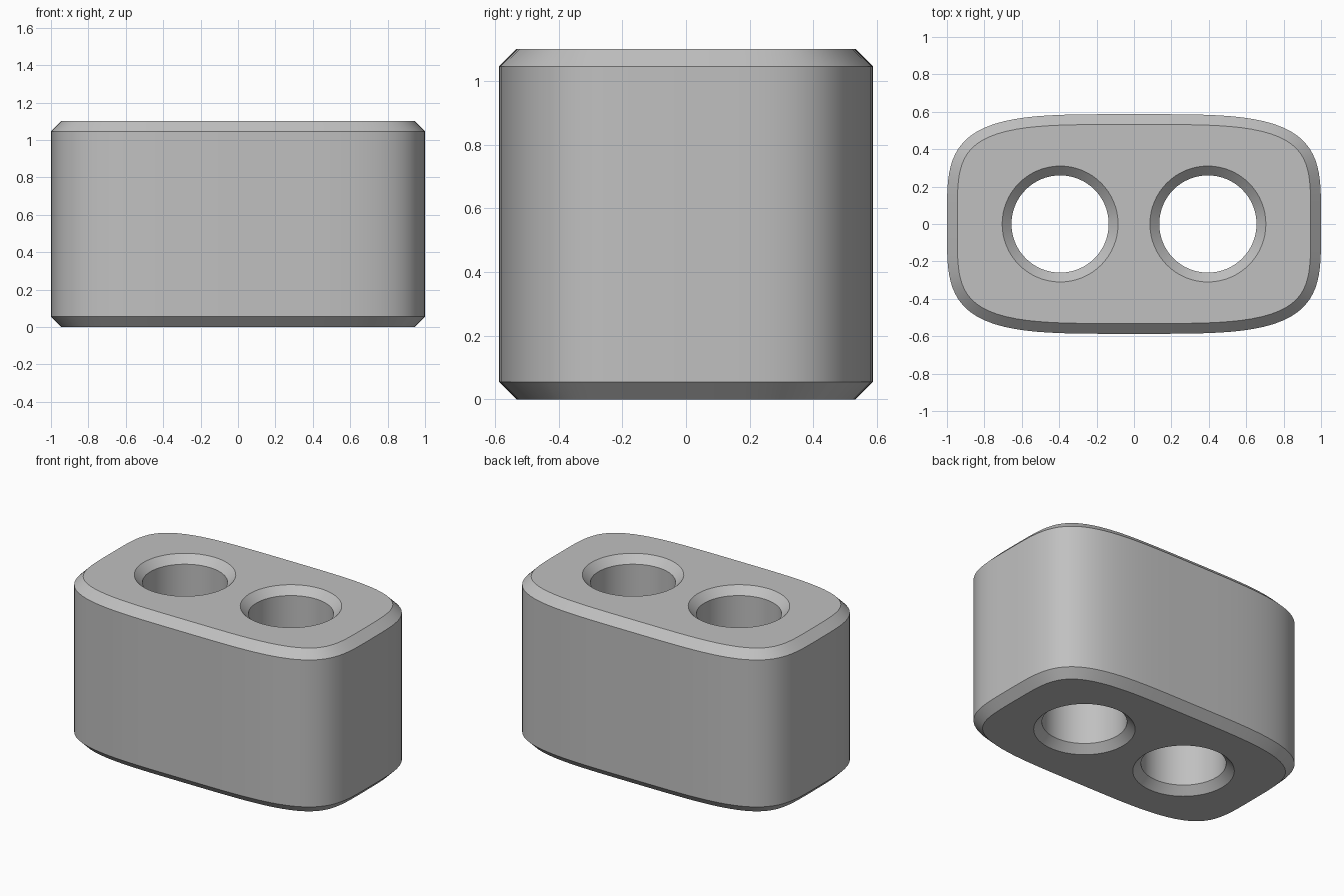
import bpy, bmesh, math

if "Cube" in bpy.data.objects:
    bpy.data.objects.remove(bpy.data.objects["Cube"])

HALF_X, HALF_Y, HEIGHT = 1.0, 0.587, 1.1
CHAMFER = 0.055
POWER = 4            # squareness of the rounded outline
HOLE_X, HOLE_R, RIM_R = 0.395, 0.26, 0.31
RIM_DEPTH = RIM_R - HOLE_R
SEGMENTS = 128


def outline(inset):
    """Rounded-rectangle outline, moved inward along its normals."""
    points = []
    for i in range(SEGMENTS):
        t = 2 * math.pi * i / SEGMENTS
        c, s = math.cos(t), math.sin(t)
        r = (abs(c) ** POWER + abs(s) ** POWER) ** (-1 / POWER)
        x, y = c * r, s * r
        nx, ny = x ** (POWER - 1) / HALF_X, y ** (POWER - 1) / HALF_Y
        n = math.hypot(nx, ny)
        points.append((x * HALF_X - inset * nx / n, y * HALF_Y - inset * ny / n))
    return points


def circle(cx, radius, count=64):
    return [(cx + radius * math.cos(2 * math.pi * i / count),
             radius * math.sin(2 * math.pi * i / count)) for i in range(count)]


def skin(bm, rings):
    """Wall through a stack of (points, z) rings; returns the end edge loops."""
    loops = [[bm.verts.new((x, y, z)) for x, y in pts] for pts, z in rings]
    count = len(loops[0])
    for low, high in zip(loops, loops[1:]):
        for i in range(count):
            j = (i + 1) % count
            bm.faces.new((low[i], low[j], high[j], high[i]))
    return [[bm.edges.get((lp[i], lp[(i + 1) % count])) for i in range(count)]
            for lp in (loops[0], loops[-1])]


bm = bmesh.new()
# Outer wall with chamfered top and bottom
inner, outer = outline(CHAMFER), outline(0)
bottom, top = skin(bm, [(inner, 0), (outer, CHAMFER),
                        (outer, HEIGHT - CHAMFER), (inner, HEIGHT)])
# Two through holes with countersunk rims
for cx in (-HOLE_X, HOLE_X):
    rim, bore = circle(cx, RIM_R), circle(cx, HOLE_R)
    low, high = skin(bm, [(rim, 0), (bore, RIM_DEPTH),
                          (bore, HEIGHT - RIM_DEPTH), (rim, HEIGHT)])
    bottom += low
    top += high
# Flat ends around the holes
for edges in (bottom, top):
    bmesh.ops.triangle_fill(bm, use_beauty=True, edges=edges)
bmesh.ops.recalc_face_normals(bm, faces=bm.faces)

mesh = bpy.data.meshes.new("two_hole_block")
bm.to_mesh(mesh)
bm.free()
block = bpy.data.objects.new("two_hole_block", mesh)
bpy.context.collection.objects.link(block)

grey = bpy.data.materials.new("light grey")
grey.diffuse_color = (0.53, 0.53, 0.53, 1)
grey.use_nodes = True
grey.node_tree.nodes["Principled BSDF"].inputs["Base Color"].default_value = grey.diffuse_color
mesh.materials.append(grey)

bpy.context.view_layer.objects.active = block
block.select_set(True)
bpy.ops.object.shade_smooth_by_angle(angle=math.radians(30))
